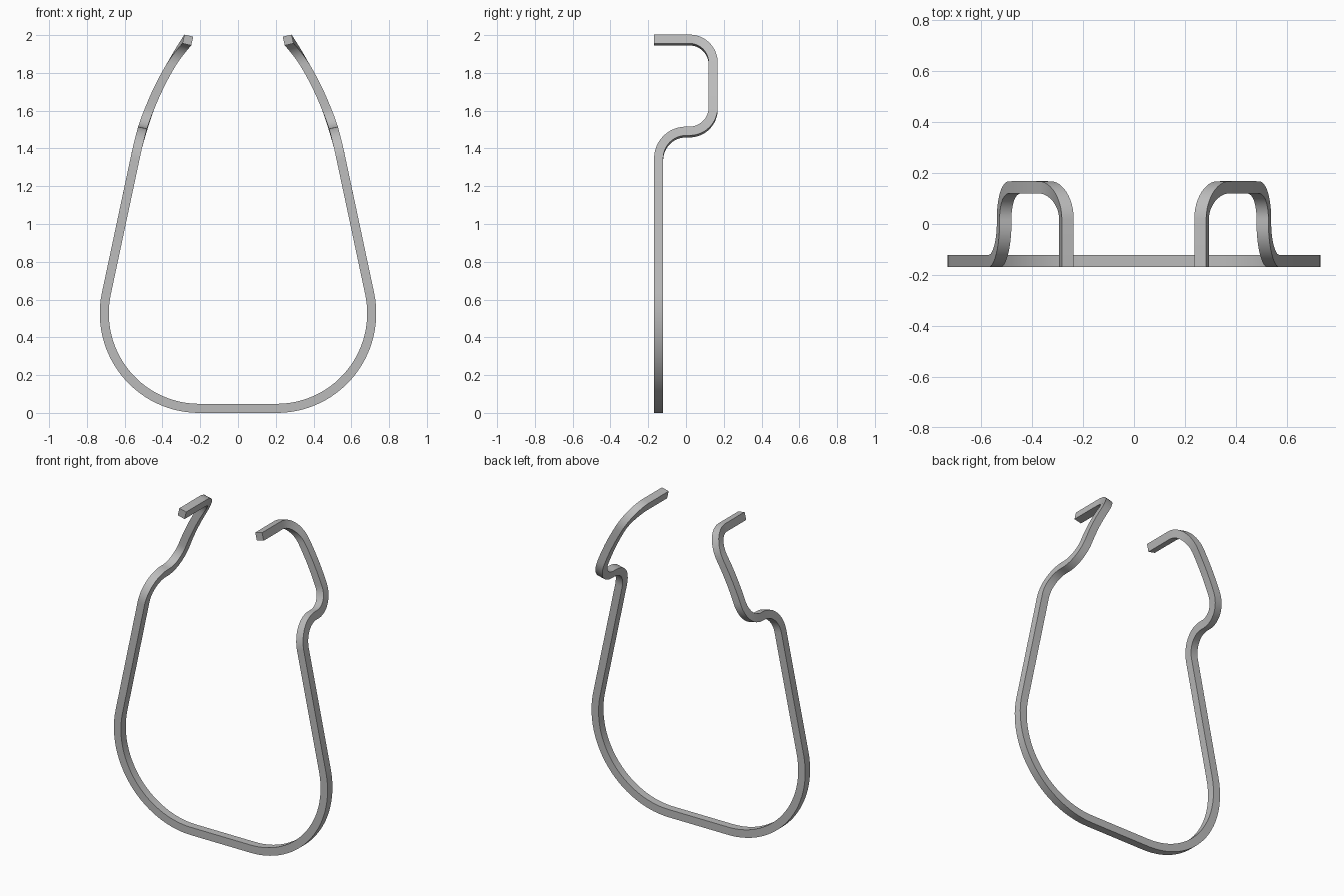
import bpy, bmesh
from math import sin, cos, tan, radians, sqrt
from mathutils import Vector

if "Cube" in bpy.data.objects:
    bpy.data.objects.remove(bpy.data.objects["Cube"], do_unlink=True)

HALF = 0.024                 # half the bar thickness
LEAN = radians(12)           # inward lean of the straight sides
BOW_R, BOW_X, BOW_Z = 0.503, 0.205, 0.527
FRONT_Y, BACK_Y = -0.145, 0.144

steel = bpy.data.materials.new("grey steel")
steel.use_nodes = True
steel.diffuse_color = (0.5, 0.5, 0.5, 1)
steel.node_tree.nodes["Principled BSDF"].inputs["Base Color"].default_value = (0.5, 0.5, 0.5, 1)


def arc(cu, cv, r, start, end, steps):
    """Points on an arc in a plane, angles in degrees."""
    angles = [radians(start + (end - start) * i / steps) for i in range(steps + 1)]
    return [(cu + r * cos(a), cv + r * sin(a)) for a in angles]


def side_x(z):
    """Half width at a height: straight leaning side, then an inward arc."""
    knee_z, r = 1.37, 1.54
    x0 = BOW_X + BOW_R * cos(LEAN)
    z0 = BOW_Z + BOW_R * sin(LEAN)
    if z <= knee_z:
        return x0 - (z - z0) * tan(LEAN)
    knee_x = x0 - (knee_z - z0) * tan(LEAN)
    cx, cz = knee_x - r * cos(LEAN), knee_z - r * sin(LEAN)
    return cx + sqrt(r * r - (z - cz) ** 2)


# Lower loop: flat base and rounded bow, with the width direction of the bar
path = [(Vector((0, FRONT_Y, BOW_Z - BOW_R)), Vector((0, 0, -1)))]
for x, z in arc(BOW_X, BOW_Z, BOW_R, -90, 12, 28):
    out = Vector((x - BOW_X, 0, z - BOW_Z)).normalized()
    path.append((Vector((x, FRONT_Y, z)), out))

# Upper hook: step back, rise, then return to the front
hook = arc(0.0, 1.342, 0.145, 180, 90, 12)
hook += arc(0.019, 1.612, 0.125, -90, 0, 12)
hook += [(BACK_Y, 1.612 + 0.04 * i) for i in range(1, 6)]
hook += arc(0.019, 1.849, 0.125, 0, 90, 12)
hook += [(-0.169, 1.974)]
lean_out = Vector((cos(radians(13)), 0, sin(radians(13))))
for y, z in hook:
    path.append((Vector((side_x(z), y, z)), lean_out))

# Sweep the square section along the path
bm = bmesh.new()
rings = []
for i, (p, wide) in enumerate(path):
    before = (p - path[i - 1][0]).normalized() if i else Vector((1, 0, 0))
    after = (path[i + 1][0] - p).normalized() if i + 1 < len(path) else before
    deep = (before + after).cross(wide).normalized()
    rings.append([bm.verts.new(p + HALF * (a * wide + b * deep))
                  for a, b in ((-1, -1), (1, -1), (1, 1), (-1, 1))])
for r, s in zip(rings, rings[1:]):
    for k in range(4):
        n = (k + 1) % 4
        bm.faces.new((r[k], r[n], s[n], s[k]))
bm.faces.new(rings[-1])
bmesh.ops.recalc_face_normals(bm, faces=bm.faces)
# The end on the mirror plane is open, so make sure faces point outward
bm.faces.ensure_lookup_table()
if bm.faces[-1].normal.y > 0:
    bmesh.ops.reverse_faces(bm, faces=bm.faces)

mesh = bpy.data.meshes.new("bent_bar")
bm.to_mesh(mesh)
bm.free()
mesh.materials.append(steel)
bar = bpy.data.objects.new("bent_bar", mesh)
bpy.context.collection.objects.link(bar)

bpy.ops.object.select_all(action="DESELECT")
bar.select_set(True)
bpy.context.view_layer.objects.active = bar
bpy.ops.object.shade_smooth_by_angle(angle=radians(30))

# Other half
mirror = bar.modifiers.new("Mirror", "MIRROR")
mirror.use_axis[0] = True
mirror.use_clip = True
